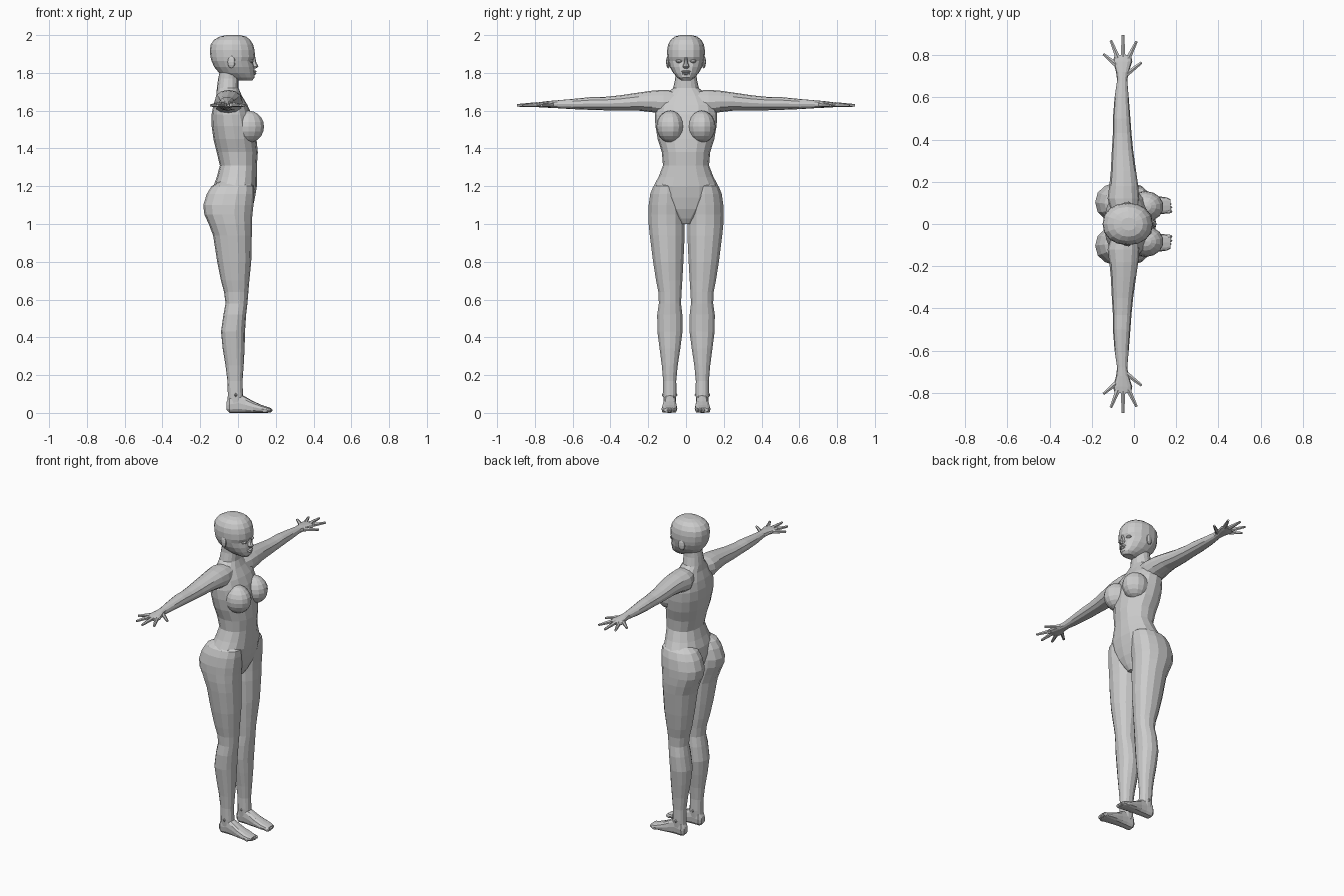
import bpy, bmesh, math
from mathutils import Vector, Matrix


def finish(name, bm, mirror=False):
    bmesh.ops.recalc_face_normals(bm, faces=bm.faces[:])
    me = bpy.data.meshes.new(name)
    bm.to_mesh(me)
    bm.free()
    ob = bpy.data.objects.new(name, me)
    bpy.context.collection.objects.link(ob)
    if mirror:  # copy across the y = 0 plane
        m = ob.modifiers.new("Mirror", 'MIRROR')
        m.use_axis = (False, True, False)
        m.use_mirror_merge = False
    return ob


def loft(name, axis, rings, sides=12, power=0.9, mirror=False):
    """Skin rings (t, a0, a1, b0, b1): position on axis, extents on the other two axes."""
    bm = bmesh.new()
    others = [i for i in range(3) if i != axis]
    loops = []
    for t, a0, a1, b0, b1 in rings:
        loop = []
        for i in range(sides):
            ang = 2 * math.pi * i / sides
            c, s = math.cos(ang), math.sin(ang)
            c = math.copysign(abs(c) ** power, c)
            s = math.copysign(abs(s) ** power, s)
            co = [0, 0, 0]
            co[axis] = t
            co[others[0]] = (a0 + a1) / 2 + c * (a1 - a0) / 2
            co[others[1]] = (b0 + b1) / 2 + s * (b1 - b0) / 2
            loop.append(bm.verts.new(co))
        loops.append(loop)
    for lo, hi in zip(loops, loops[1:]):
        for i in range(sides):
            j = (i + 1) % sides
            bm.faces.new((lo[i], lo[j], hi[j], hi[i]))
    bm.faces.new(loops[0][::-1])
    bm.faces.new(loops[-1])
    return finish(name, bm, mirror)


def sym(rows):
    return [(t, a0, a1, -h, h) for t, a0, a1, h in rows]


def ball(name, centre, radii, mirror=False, u=12, v=8, turn=0):
    bm = bmesh.new()
    mat = Matrix.Translation(centre) @ Matrix.Rotation(turn, 4, 'Z') @ Matrix.Diagonal((*radii, 1))
    bmesh.ops.create_uvsphere(bm, u_segments=u, v_segments=v, radius=1, matrix=mat)
    return finish(name, bm, mirror)


def finger(name, base, tip, r0, r1):
    base, tip = Vector(base), Vector(tip)
    d = tip - base
    bm = bmesh.new()
    rot = d.to_track_quat('Z', 'Y').to_matrix().to_4x4()
    mat = Matrix.Translation((base + tip) / 2) @ rot
    bmesh.ops.create_cone(bm, cap_ends=True, segments=6, radius1=r0, radius2=r1,
                          depth=d.length, matrix=mat)
    return finish(name, bm, True)


# Torso and neck
loft("torso", 2, sym([
    (1.00, -.04, .035, .03), (1.03, -.08, .055, .06), (1.08, -.12, .076, .12),
    (1.14, -.135, .09, .165), (1.20, -.13, .10, .172), (1.25, -.112, .10, .145),
    (1.31, -.096, .10, .122), (1.38, -.113, .105, .128), (1.45, -.13, .098, .150),
    (1.52, -.14, .088, .162), (1.58, -.14, .072, .165), (1.63, -.13, .05, .155),
    (1.68, -.115, .02, .115), (1.72, -.112, .003, .068), (1.77, -.105, .003, .057),
    (1.84, -.09, .0, .056)]), sides=16)

# Bust
ball("bust", (.055, .083, 1.515), (.085, .073, .085), True, 14, 10)

# Head: jaw to crown
loft("head", 2, sym([
    (1.760, -.01, .075, .025), (1.775, -.05, .088, .046), (1.80, -.10, .089, .068),
    (1.83, -.125, .087, .085), (1.862, -.14, .080, .095), (1.885, -.146, .090, .099),
    (1.92, -.149, .088, .100), (1.95, -.145, .080, .095), (1.975, -.127, .064, .081),
    (1.992, -.097, .043, .060), (2.0, -.06, .01, .03)]), sides=16, power=0.93)

# Face details
loft("nose", 2, sym([(1.885, .07, .091, .007), (1.855, .06, .097, .010),
                     (1.835, .06, .108, .018), (1.824, .06, .096, .013)]), sides=8)
ball("eyes", (.068, .036, 1.862), (.016, .018, .010), True, 10, 6)
ball("upper_lip", (.083, 0, 1.807), (.016, .025, .007), u=10, v=6)
ball("lower_lip", (.082, 0, 1.796), (.016, .021, .007), u=10, v=6)
ball("ears", (-.035, .094, 1.858), (.021, .011, .034), True, 10, 6, 0.25)

# Shoulders, arms and palms
loft("arms", 1, [
    (.04, -.10, .015, 1.60, 1.705), (.12, -.125, .025, 1.58, 1.71),
    (.18, -.117, .02, 1.592, 1.706), (.25, -.11, .01, 1.60, 1.696),
    (.35, -.105, -.004, 1.60, 1.681), (.43, -.10, -.012, 1.602, 1.673),
    (.50, -.10, -.017, 1.604, 1.672), (.60, -.092, -.025, 1.608, 1.662),
    (.68, -.08, -.032, 1.613, 1.655), (.72, -.085, -.025, 1.615, 1.652),
    (.77, -.099, -.008, 1.617, 1.646), (.80, -.092, -.014, 1.621, 1.641)],
    mirror=True)

# Fingers fan out from the palm, thumb forward
for name, bx, by, tx, ty in (
        ("little_finger", -.085, .755, -.145, .805), ("ring_finger", -.075, .785, -.11, .87),
        ("middle_finger", -.052, .79, -.052, .895), ("index_finger", -.027, .785, .012, .865),
        ("thumb", -.035, .71, .036, .765)):
    finger(name, (bx, by, 1.632), (tx, ty, 1.628), .013, .007)

# Legs, from the seat down to the ankle
loft("legs", 2, [
    (1.235, -.08, .05, .05, .13), (1.20, -.14, .085, .02, .175),
    (1.16, -.165, .086, .008, .191), (1.10, -.184, .082, .005, .20),
    (1.05, -.178, .076, .005, .201), (1.00, -.155, .073, .005, .20),
    (.94, -.132, .073, .005, .194), (.80, -.11, .07, .012, .176),
    (.70, -.09, .06, .018, .160), (.64, -.074, .055, .022, .148),
    (.58, -.066, .050, .025, .145), (.52, -.077, .043, .018, .154),
    (.43, -.09, .037, .017, .153), (.34, -.081, .035, .029, .141),
    (.25, -.066, .030, .043, .129), (.17, -.056, .024, .051, .122),
    (.10, -.054, .026, .050, .122), (.05, -.055, .03, .054, .118)],
    sides=14, mirror=True)

# Feet and ankle bones
loft("feet", 0, [
    (-.060, .068, .106, .015, .06), (-.045, .056, .118, .0, .09),
    (.0, .054, .118, .0, .105), (.04, .052, .120, .0, .085),
    (.08, .048, .126, .0, .062), (.125, .046, .130, .0, .042),
    (.155, .050, .126, .0, .032), (.172, .056, .118, .004, .026)],
    sides=12, power=0.75, mirror=True)
ball("ankles", (-.012, .087, .095), (.018, .042, .018), True, 8, 6)

# Toes
for i, (x, y) in enumerate(((.163, .060), (.164, .079), (.160, .094), (.152, .108), (.142, .120))):
    ball("toe_%d" % (i + 1), (x, y, .014), (.019, .011 if i == 0 else .008, .013), True, 8, 6)
